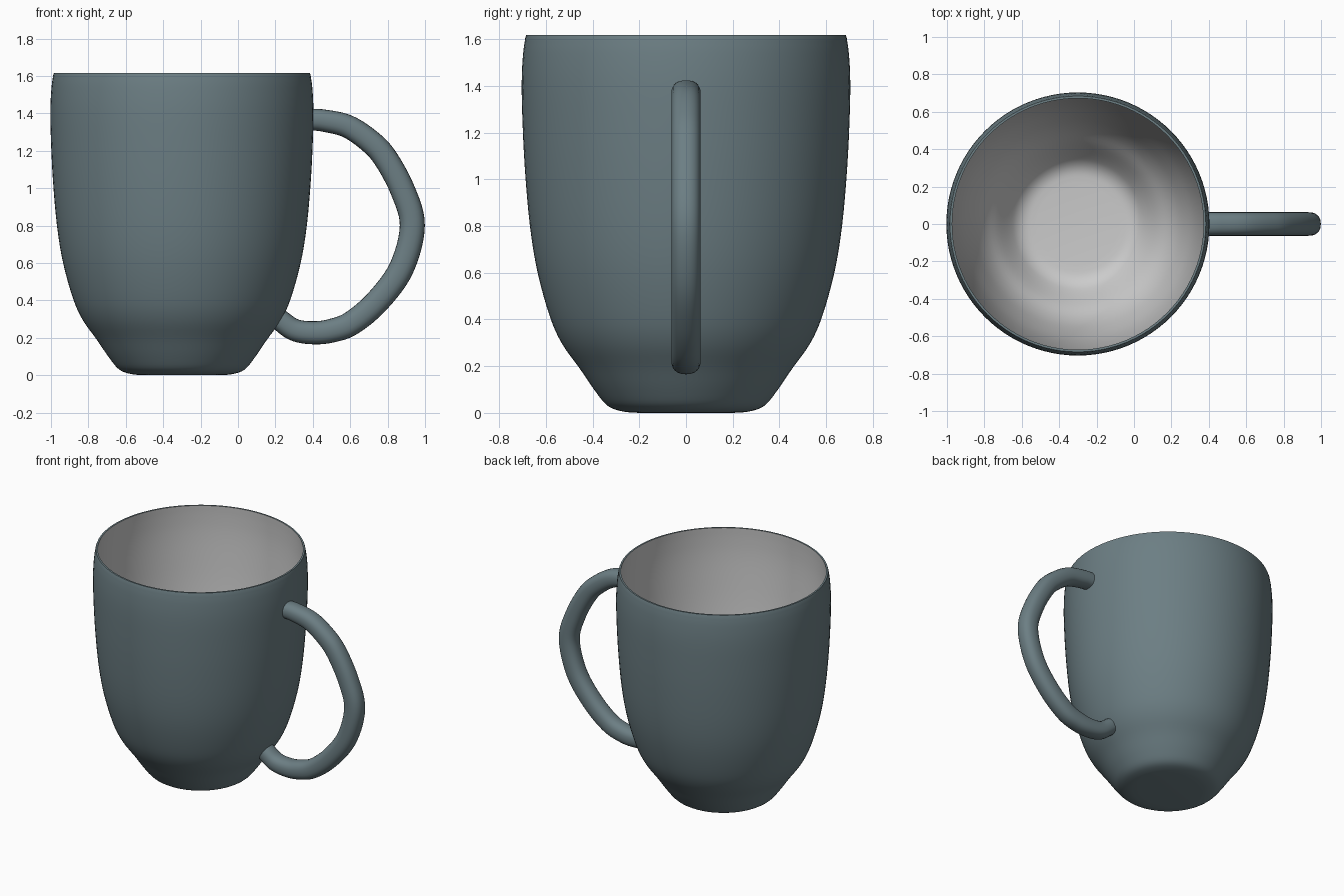
import bpy, bmesh
from math import sin, cos, pi, copysign
from mathutils import Vector

if "Cube" in bpy.data.objects:
    bpy.data.objects.remove(bpy.data.objects["Cube"])

CX = -0.3  # axis of the cup

glaze = bpy.data.materials.new("slate_glaze")
glaze.diffuse_color = (0.15, 0.21, 0.23, 1)
glaze.use_nodes = True
glaze.node_tree.nodes["Principled BSDF"].inputs["Base Color"].default_value = glaze.diffuse_color


def smooth_path(pts, steps):
    """Catmull-Rom curve through 2D points."""
    p = [Vector(q) for q in pts]
    p = [2 * p[0] - p[1]] + p + [2 * p[-1] - p[-2]]
    out = []
    for i in range(1, len(p) - 2):
        a, b, c, d = p[i - 1:i + 3]
        for s in range(steps):
            t = s / steps
            out.append(0.5 * (2 * b + (c - a) * t + (2 * a - 5 * b + 4 * c - d) * t ** 2
                              + (3 * b - a - 3 * c + d) * t ** 3))
    return out + [p[-2]]


def loft(name, rings, cap_end=False, flip=False, mat=None):
    """Skin a list of closed rings, capping the first and optionally the last."""
    bm = bmesh.new()
    vs = [[bm.verts.new(co) for co in ring] for ring in rings]
    n = len(vs[0])
    for a, b in zip(vs, vs[1:]):
        for i in range(n):
            j = (i + 1) % n
            bm.faces.new((a[i], a[j], b[j], b[i]))
    bm.faces.new(vs[0][::-1])
    if cap_end:
        bm.faces.new(vs[-1])
    if flip:
        bmesh.ops.reverse_faces(bm, faces=bm.faces[:])
    me = bpy.data.meshes.new(name)
    bm.to_mesh(me)
    bm.free()
    ob = bpy.data.objects.new(name, me)
    bpy.context.collection.objects.link(ob)
    if mat:
        me.materials.append(mat)
    bpy.ops.object.select_all(action='DESELECT')
    ob.select_set(True)
    bpy.context.view_layer.objects.active = ob
    bpy.ops.object.shade_smooth_by_angle(angle=0.7)
    return ob


def lathe(profile, n=96):
    return [[(CX + r * cos(2 * pi * i / n), r * sin(2 * pi * i / n), z) for i in range(n)]
            for r, z in profile]


# Outer wall with rim
outer = smooth_path([(0.20, 0.0), (0.27, 0.006), (0.335, 0.03), (0.39, 0.095), (0.455, 0.19),
                     (0.53, 0.295), (0.582, 0.41), (0.635, 0.60), (0.668, 0.80), (0.69, 1.05),
                     (0.701, 1.28), (0.703, 1.43), (0.697, 1.54), (0.688, 1.605)], 4)
outer += [Vector((0.684, 1.617)), Vector((0.672, 1.617))]
loft("cup_body", lathe(outer), mat=glaze)

# Pale inner lining
inner = smooth_path([(0.22, 0.04), (0.28, 0.047), (0.325, 0.07), (0.365, 0.115), (0.43, 0.21),
                     (0.50, 0.305), (0.553, 0.42), (0.607, 0.61), (0.64, 0.81), (0.662, 1.05),
                     (0.674, 1.28), (0.678, 1.43), (0.676, 1.54), (0.672, 1.617)], 4)
loft("cup_lining", lathe(inner), flip=True)

# Handle: rounded section swept along an ear-shaped path in the xz plane
path = smooth_path([(0.388, 1.367), (0.46, 1.361), (0.585, 1.331), (0.70, 1.255), (0.785, 1.165),
                    (0.88, 0.99), (0.932, 0.80), (0.875, 0.575), (0.75, 0.40), (0.61, 0.28),
                    (0.50, 0.238), (0.40, 0.227), (0.30, 0.243), (0.215, 0.302)], 6)
rings = []
last = len(path) - 1
for k, c in enumerate(path):
    t = (path[min(k + 1, last)] - path[max(k - 1, 0)]).normalized()
    half = 0.057 + 0.010 * sin(pi * k / last)  # slightly wider at mid-span
    ring = []
    for i in range(24):
        a = 2 * pi * i / 24
        u = copysign(abs(cos(a)) ** 0.85, cos(a)) * half
        v = copysign(abs(sin(a)) ** 0.85, sin(a)) * 0.063
        ring.append((c.x - t.y * u, v, c.y + t.x * u))
    rings.append(ring)
loft("handle", rings, cap_end=True, flip=True, mat=glaze)
